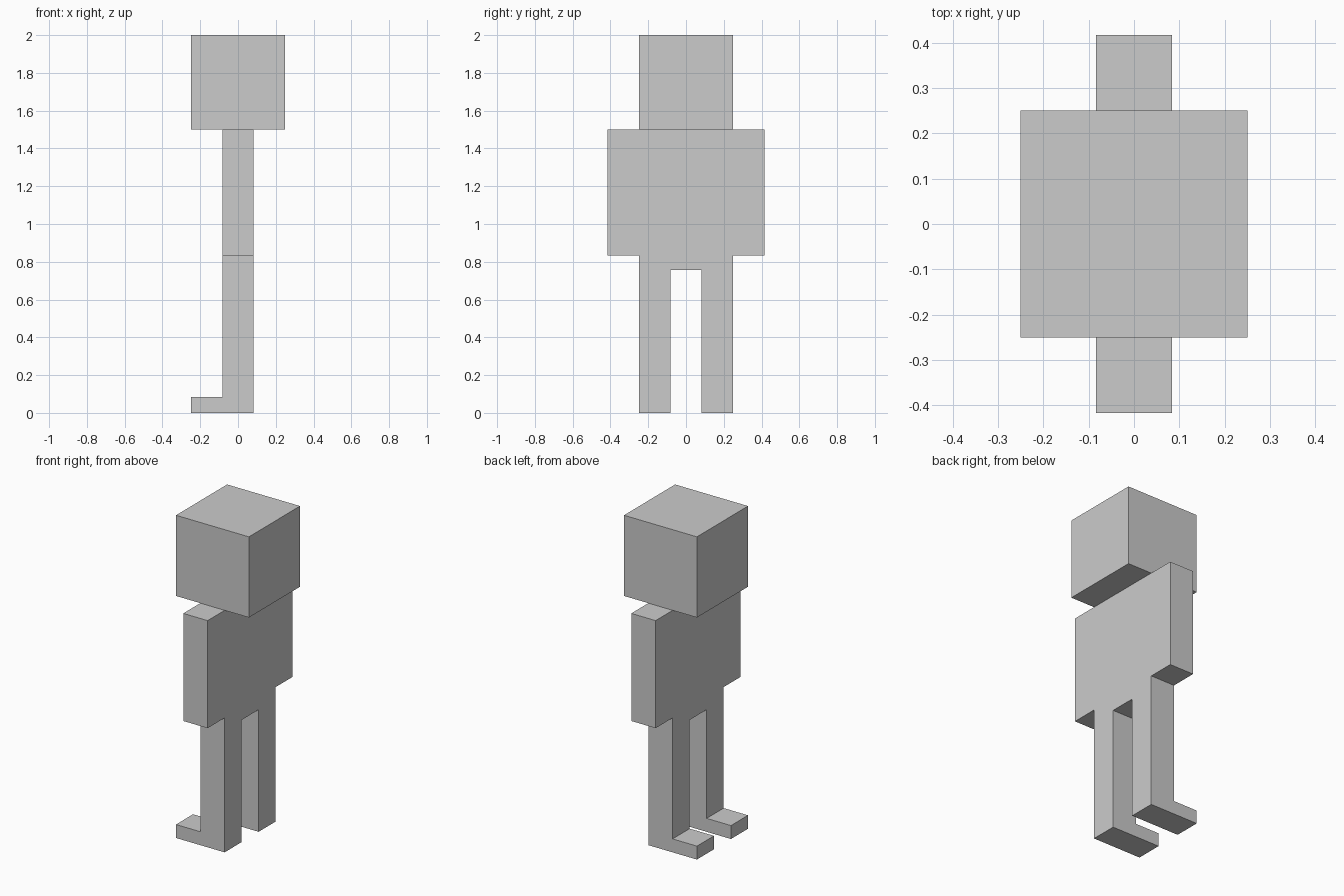
import bpy
import bmesh
from mathutils import Vector

if "Cube" in bpy.data.objects:
    bpy.data.objects.remove(bpy.data.objects["Cube"])

U = 1 / 12      # modelling unit: the figure is 24 units tall
HIP = 0.757     # height of the crotch

grey = bpy.data.materials.new("plain grey")
grey.diffuse_color = (0.6, 0.6, 0.6, 1)
grey.use_nodes = True
grey.node_tree.nodes["Principled BSDF"].inputs["Base Color"].default_value = grey.diffuse_color


def prism(name, points, depth):
    """Extrude a closed planar outline along the depth vector."""
    bm = bmesh.new()
    face = bm.faces.new([bm.verts.new(p) for p in points])
    extruded = bmesh.ops.extrude_face_region(bm, geom=[face], use_keep_orig=True)
    verts = [g for g in extruded["geom"] if isinstance(g, bmesh.types.BMVert)]
    bmesh.ops.translate(bm, verts=verts, vec=Vector(depth))
    bmesh.ops.recalc_face_normals(bm, faces=bm.faces)
    mesh = bpy.data.meshes.new(name)
    bm.to_mesh(mesh)
    bm.free()
    mesh.materials.append(grey)
    obj = bpy.data.objects.new(name, mesh)
    bpy.context.collection.objects.link(obj)
    return obj


# Cube head, wider than the body is deep
h = 3 * U
prism("head", [(-h, -h, 1.5), (h, -h, 1.5), (h, h, 1.5), (-h, h, 1.5)], (0, 0, 0.5))

# Torso with arms at its sides and a narrower hip block below
half = [(3 * U, HIP), (3 * U, 10 * U), (5 * U, 10 * U), (5 * U, 1.5)]
outline = half + [(-y, z) for y, z in reversed(half)]
prism("torso_and_arms", [(-U, y, z) for y, z in outline], (2 * U, 0, 0))

# L-shaped legs, feet pointing towards -x
leg = [(U, 0), (U, HIP), (-U, HIP), (-U, U), (-3 * U, U), (-3 * U, 0)]
for name, y in (("leg_near", -3 * U), ("leg_far", U)):
    prism(name, [(x, y, z) for x, z in leg], (0, 2 * U, 0))
